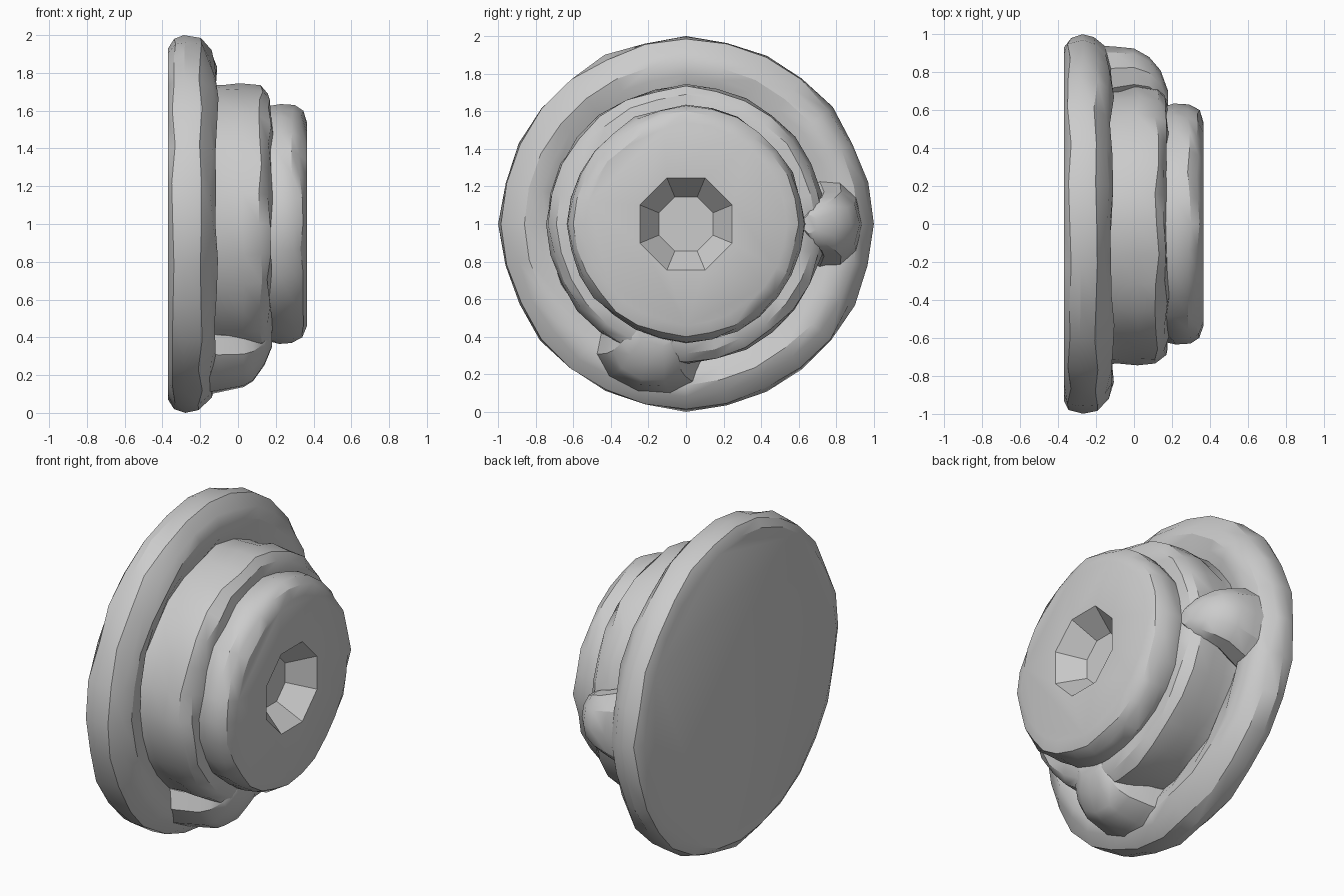
import bpy, bmesh, math, random
from math import sin, cos, pi

random.seed(4)
SEGS = 28

old = bpy.data.objects.get("Cube")
if old:
    bpy.data.objects.remove(old)

grey = bpy.data.materials.new("plain_grey")
grey.use_nodes = True
COLOUR = (0.6, 0.6, 0.6, 1)
grey.diffuse_color = COLOUR
grey.node_tree.nodes["Principled BSDF"].inputs["Base Color"].default_value = COLOUR


def loft(name, rings):
    """Skin a list of vertex rings and cap both ends."""
    bm = bmesh.new()
    loops = [[bm.verts.new(p) for p in ring] for ring in rings]
    for a, b in zip(loops, loops[1:]):
        n = len(a)
        for i in range(n):
            j = (i + 1) % n
            bm.faces.new((a[i], a[j], b[j], b[i]))
    bm.faces.new(loops[0])
    bm.faces.new(loops[-1])
    bmesh.ops.recalc_face_normals(bm, faces=bm.faces)
    mesh = bpy.data.meshes.new(name)
    bm.to_mesh(mesh)
    bm.free()
    mesh.materials.append(grey)
    obj = bpy.data.objects.new(name, mesh)
    bpy.context.collection.objects.link(obj)
    return obj


def turned(name, profile, segs=SEGS, wobble=0.0, turn=0.0):
    """Turn (x, radius) points about the x axis, with a hand-cut wobble."""
    rings = []
    for k, (x, r) in enumerate(profile):
        ring = []
        for i in range(segs):
            a = 2 * pi * i / segs + turn
            end = k in (0, len(profile) - 1)
            dx = 0 if end else random.uniform(-wobble, wobble)
            dr = 0 if i % 7 == 0 else random.uniform(-1.5 * wobble, 0)
            ring.append((x + dx, (r + dr) * cos(a), 1 + (r + dr) * sin(a)))
        rings.append(ring)
    return loft(name, rings)


def lug(name, angle, sections, sides=10):
    """Rounded lump on the rim; sections are (x, distance, radial, tangential)."""
    rings = []
    for x, dist, rad, tan in sections:
        ring = []
        for i in range(sides):
            t = 2 * pi * i / sides
            u, v = dist + rad * cos(t), tan * sin(t)
            ring.append((x, u * cos(angle) - v * sin(angle),
                         1 + u * sin(angle) + v * cos(angle)))
        rings.append(ring)
    return loft(name, rings)


# Wide rounded flange, stepped barrel and front disc in one turned body
body = turned("flanged_body", [
    (-0.37, 0.93), (-0.34, 0.98), (-0.28, 1.0), (-0.2, 0.985),
    (-0.14, 0.92), (-0.115, 0.86), (-0.13, 0.79), (-0.15, 0.74),
    (-0.09, 0.735), (0.02, 0.745), (0.12, 0.735), (0.165, 0.69),
    (0.175, 0.625), (0.215, 0.635), (0.29, 0.63), (0.335, 0.60), (0.365, 0.54),
], wobble=0.012)

# Tapered recess in the front disc
cutter = turned("recess_cutter", [(0.22, 0.155), (0.365, 0.265), (0.42, 0.307)],
                segs=8, turn=pi / 8)
cutter.hide_render = True
cutter.hide_viewport = True
cut = body.modifiers.new("recess", "BOOLEAN")
cut.operation = "DIFFERENCE"
cut.solver = "EXACT"
cut.object = cutter

# Two lumps between flange and barrel
side = lug("side_lug", 0.0, [
    (-0.18, 0.76, 0.18, 0.25), (-0.1, 0.77, 0.165, 0.22), (0.0, 0.78, 0.145, 0.18),
    (0.08, 0.76, 0.12, 0.15), (0.14, 0.71, 0.10, 0.11), (0.18, 0.66, 0.04, 0.05)])
lower = lug("lower_lug", math.radians(-106), [
    (-0.18, 0.74, 0.19, 0.3), (-0.1, 0.74, 0.175, 0.27), (0.03, 0.73, 0.16, 0.23),
    (0.08, 0.71, 0.15, 0.2), (0.14, 0.67, 0.1, 0.16), (0.18, 0.62, 0.05, 0.1)])

# Soft facets with sharp creases
bpy.ops.object.select_all(action="DESELECT")
for obj in (body, side, lower):
    obj.select_set(True)
bpy.context.view_layer.objects.active = body
bpy.ops.object.shade_smooth_by_angle(angle=math.radians(30))
